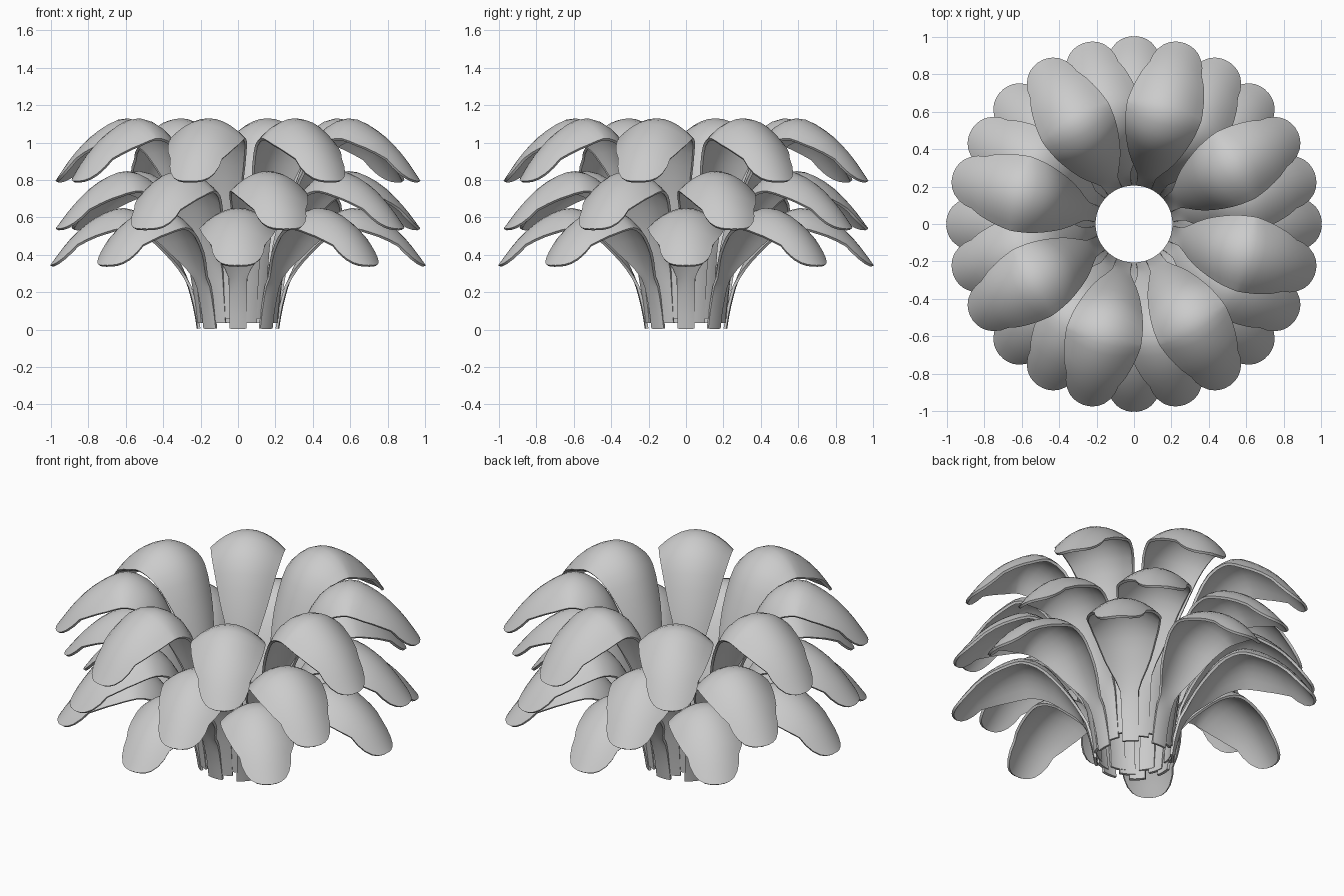
import bpy, bmesh, math
from mathutils import Vector

if "Cube" in bpy.data.objects:
    bpy.data.objects.remove(bpy.data.objects["Cube"])

# half-width and edge droop at each of the nine spine stations
WIDTH = [0.045, 0.045, 0.05, 0.125, 0.18, 0.2, 0.19, 0.14, 0.0]
DROOP = [-0.005, -0.005, 0.004, 0.035, 0.075, 0.105, 0.09, 0.045, 0.0]
ACROSS = 10
STEPS = 3


def catmull(vals, i, t):
    a, b = vals[max(i - 1, 0)], vals[i]
    c, d = vals[i + 1], vals[min(i + 2, len(vals) - 1)]
    return 0.5 * (2 * b + (c - a) * t + (2 * a - 5 * b + 4 * c - d) * t * t
                  + (3 * b - a - 3 * c + d) * t ** 3)


def petal_rows(spine):
    """Rows of points (radius, side, height) from stem foot to tip."""
    pts = [Vector(p) for p in spine]
    last = len(pts) - 2
    samples = [(i, k / STEPS) for i in range(last) for k in range(STEPS)]
    samples += [(last, t) for t in (0, 0.3, 0.55, 0.75, 0.88, 0.96, 0.995)]
    rows = []
    for i, t in samples:
        c = catmull(pts, i, t)
        d = (catmull(pts, i, min(t + 0.01, 1)) - catmull(pts, i, max(t - 0.01, 0))).normalized()
        normal = Vector((-d.y, d.x))
        if i == last:                       # rounded tip
            w = WIDTH[i] * math.sqrt(1 - t * t)
            s = DROOP[i] * (1 - t * t)
        elif i < 2:                         # straight stem
            w = WIDTH[i] + (WIDTH[i + 1] - WIDTH[i]) * t
            s = DROOP[i]
        else:
            w, s = catmull(WIDTH, i, t), catmull(DROOP, i, t)
        row = []
        for k in range(ACROSS + 1):
            u = 2 * k / ACROSS - 1
            p = c - normal * s * u * u
            row.append((p.x, u * w, p.y))
        rows.append(row)
    return rows


def petal_ring(name, spine, offset):
    bm = bmesh.new()
    rows = petal_rows(spine)
    for n in range(8):
        a = math.radians(offset + 45 * n)
        ca, sa = math.cos(a), math.sin(a)
        grid = [[bm.verts.new((x * ca - y * sa, x * sa + y * ca, z)) for x, y, z in row]
                for row in rows]
        for r0, r1 in zip(grid, grid[1:]):
            for k in range(ACROSS):
                bm.faces.new((r0[k], r0[k + 1], r1[k + 1], r1[k]))
    me = bpy.data.meshes.new(name)
    bmesh.ops.recalc_face_normals(bm, faces=bm.faces)
    bm.to_mesh(me)
    bm.free()
    ob = bpy.data.objects.new(name, me)
    bpy.context.collection.objects.link(ob)
    solid = ob.modifiers.new("thickness", 'SOLIDIFY')
    solid.thickness = 0.015
    solid.offset = 0
    bpy.ops.object.select_all(action='DESELECT')
    ob.select_set(True)
    bpy.context.view_layer.objects.active = ob
    bpy.ops.object.modifier_apply(modifier="thickness")
    bpy.ops.object.shade_smooth_by_angle(angle=math.radians(40))


# three staggered rings of eight petals
petal_ring("lower_petals", [(0.213, 0.005), (0.235, 0.13), (0.28, 0.28), (0.36, 0.43),
           (0.47, 0.575), (0.61, 0.643), (0.76, 0.59), (0.89, 0.48), (0.998, 0.34)], 0)
petal_ring("middle_petals", [(0.213, 0.035), (0.232, 0.19), (0.27, 0.39), (0.35, 0.59),
           (0.46, 0.765), (0.61, 0.84), (0.76, 0.785), (0.89, 0.67), (0.998, 0.535)], 15)
petal_ring("upper_petals", [(0.213, 0.06), (0.23, 0.27), (0.265, 0.52), (0.34, 0.8),
           (0.45, 1.03), (0.61, 1.122), (0.76, 1.06), (0.89, 0.94), (0.998, 0.79)], 30)
